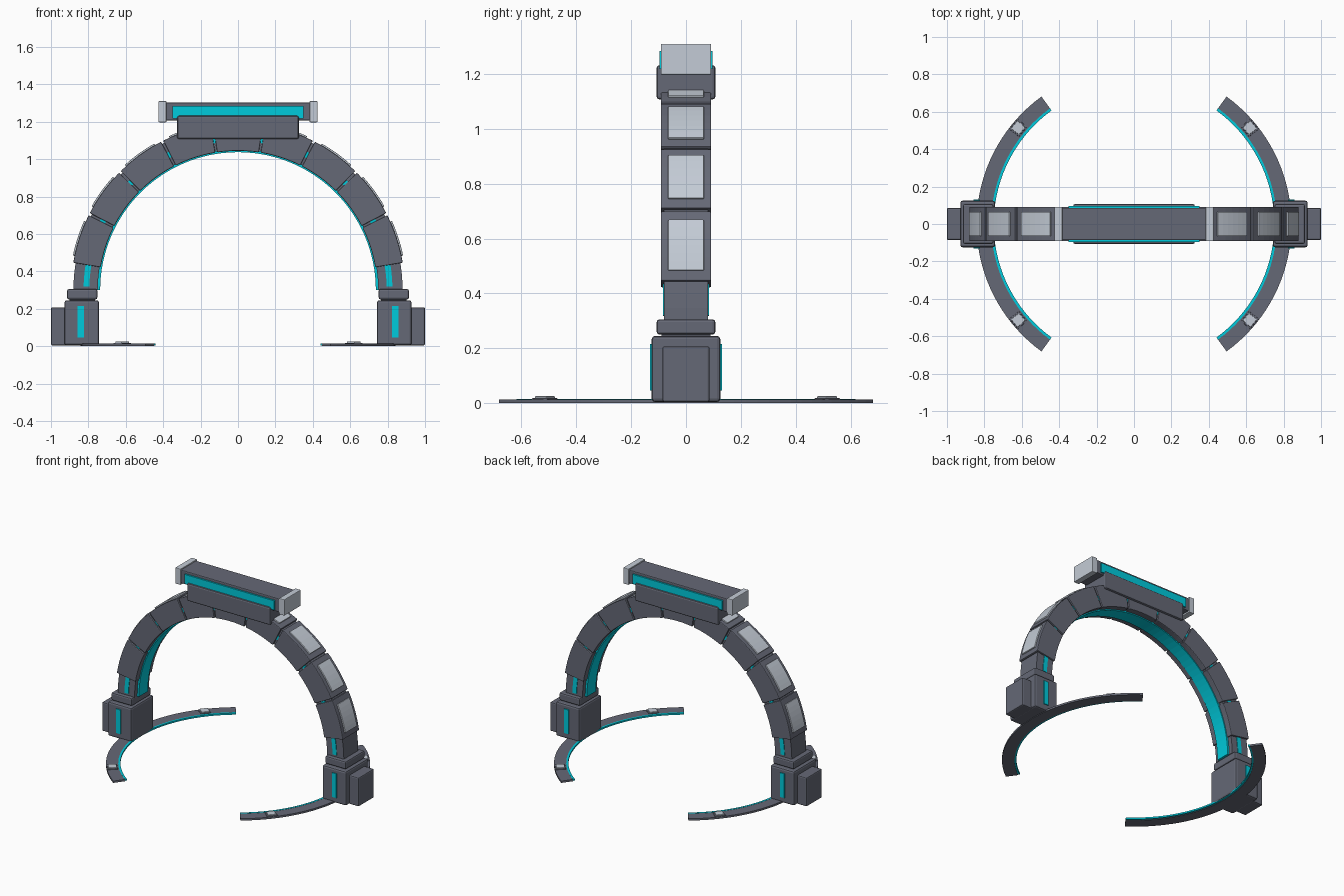
import bpy, bmesh
from math import sin, cos, radians

if "Cube" in bpy.data.objects:
    bpy.data.objects.remove(bpy.data.objects["Cube"])


def material(name, rgb):
    m = bpy.data.materials.new(name)
    m.diffuse_color = (*rgb, 1)
    m.use_nodes = True
    m.node_tree.nodes["Principled BSDF"].inputs["Base Color"].default_value = m.diffuse_color
    return m


DARK = material("dark_metal", (0.13, 0.14, 0.18))
PALE = material("pale_metal", (0.55, 0.60, 0.67))
CYAN = material("cyan_glow", (0.0, 0.60, 0.72))
ARCH_Z = 0.30


def finish(bm, name, mat, bevel):
    bmesh.ops.recalc_face_normals(bm, faces=bm.faces)
    me = bpy.data.meshes.new(name)
    bm.to_mesh(me)
    bm.free()
    me.materials.append(mat)
    ob = bpy.data.objects.new(name, me)
    bpy.context.collection.objects.link(ob)
    if bevel:
        b = ob.modifiers.new("bevel", 'BEVEL')
        b.width = bevel
        b.segments = 2
        b.limit_method = 'ANGLE'
        b.angle_limit = radians(40)
    return ob


def box(name, x, y, z, mat=DARK, bevel=0.0):
    """Box from (min, max) ranges."""
    bm = bmesh.new()
    bmesh.ops.create_cube(bm, size=1)
    for v in bm.verts:
        v.co = [(r[0] + r[1]) / 2 + c * (r[1] - r[0]) for r, c in zip((x, y, z), v.co)]
    return finish(bm, name, mat, bevel)


def sector(name, r0, r1, a0, a1, w0, w1, steps, mat=DARK, bevel=0.0, flat=False):
    """Curved bar: upright in the xz plane, or flat on the floor."""
    bm = bmesh.new()
    rings = []
    for i in range(steps + 1):
        a = radians(a0 + (a1 - a0) * i / steps)
        ring = []
        for r, w in ((r0, w0), (r1, w0), (r1, w1), (r0, w1)):
            p = (r * cos(a), r * sin(a), w) if flat else (r * cos(a), w, ARCH_Z + r * sin(a))
            ring.append(bm.verts.new(p))
        rings.append(ring)
    for p, q in zip(rings, rings[1:]):
        for k in range(4):
            bm.faces.new((p[k], p[(k + 1) % 4], q[(k + 1) % 4], q[k]))
    bm.faces.new(rings[0])
    bm.faces.new(rings[-1])
    return finish(bm, name, mat, bevel)


# Arch: core, glowing liner, side strips, armour segments with outer panels
sector("arch_core", 0.75, 0.88, 0, 180, -0.08, 0.08, 60)
sector("arch_inner_glow", 0.737, 0.752, 0, 180, -0.05, 0.05, 60, CYAN)
for s in (-1, 1):
    sector("arch_side_glow", 0.795, 0.826, 1.3, 178.7, s * 0.075, s * 0.084, 60, CYAN)
for i in range(9):
    a = 9 + 18 * i
    sector("arch_segment", 0.744, 0.893, a + 0.4, a + 17.6, -0.092, 0.092, 6, DARK, 0.005)
    if i != 4:
        sector("arch_panel", 0.885, 0.902, a + 2.8, a + 15.2, -0.065, 0.065, 6, PALE, 0.003)

# Feet, mirrored left and right
for s in (-1, 1):
    def xr(a, b):
        return tuple(sorted((s * a, s * b)))
    box("foot_block", xr(0.743, 0.928), (-0.125, 0.125), (0.004, 0.245), DARK, 0.012)
    box("foot_neck", xr(0.765, 0.90), (-0.09, 0.09), (0.23, 0.27))
    box("foot_collar", xr(0.752, 0.914), (-0.107, 0.107), (0.25, 0.305), DARK, 0.01)
    box("foot_pod", xr(0.91, 1.0), (-0.086, 0.086), (0.004, 0.207), DARK, 0.008)
    for t in (-1, 1):
        box("foot_glow", xr(0.823, 0.857), tuple(sorted((t * 0.12, t * 0.132))),
            (0.045, 0.215), CYAN)

    # Floor arc with glowing inner rim
    mid = 0 if s > 0 else 180
    sector("floor_arc", 0.762, 0.842, mid - 54, mid + 54, 0, 0.013, 36, DARK, 0, True)
    sector("floor_arc_glow", 0.75, 0.764, mid - 54, mid + 54, 0.003, 0.014, 36, CYAN, 0, True)
    for t in (-1, 1):
        a = mid + t * 39.7
        sector("floor_lamp_base", 0.772, 0.838, a - 2.5, a + 2.5, 0.008, 0.018, 1, DARK, 0.003, True)
        sector("floor_lamp", 0.778, 0.832, a - 1.9, a + 1.9, 0.015, 0.025, 1, PALE, 0.003, True)

    # End cap of the top beam
    box("beam_cap", xr(0.383, 0.425), (-0.092, 0.092), (1.197, 1.31), PALE, 0.004)

# Top beam on its cradle
box("beam_cradle", (-0.325, 0.325), (-0.107, 0.107), (1.107, 1.232), DARK, 0.01)
box("top_beam", (-0.39, 0.39), (-0.086, 0.086), (1.207, 1.302), DARK, 0.006)
for t in (-1, 1):
    box("beam_glow", (-0.35, 0.35), tuple(sorted((t * 0.08, t * 0.097))), (1.218, 1.284), CYAN)
